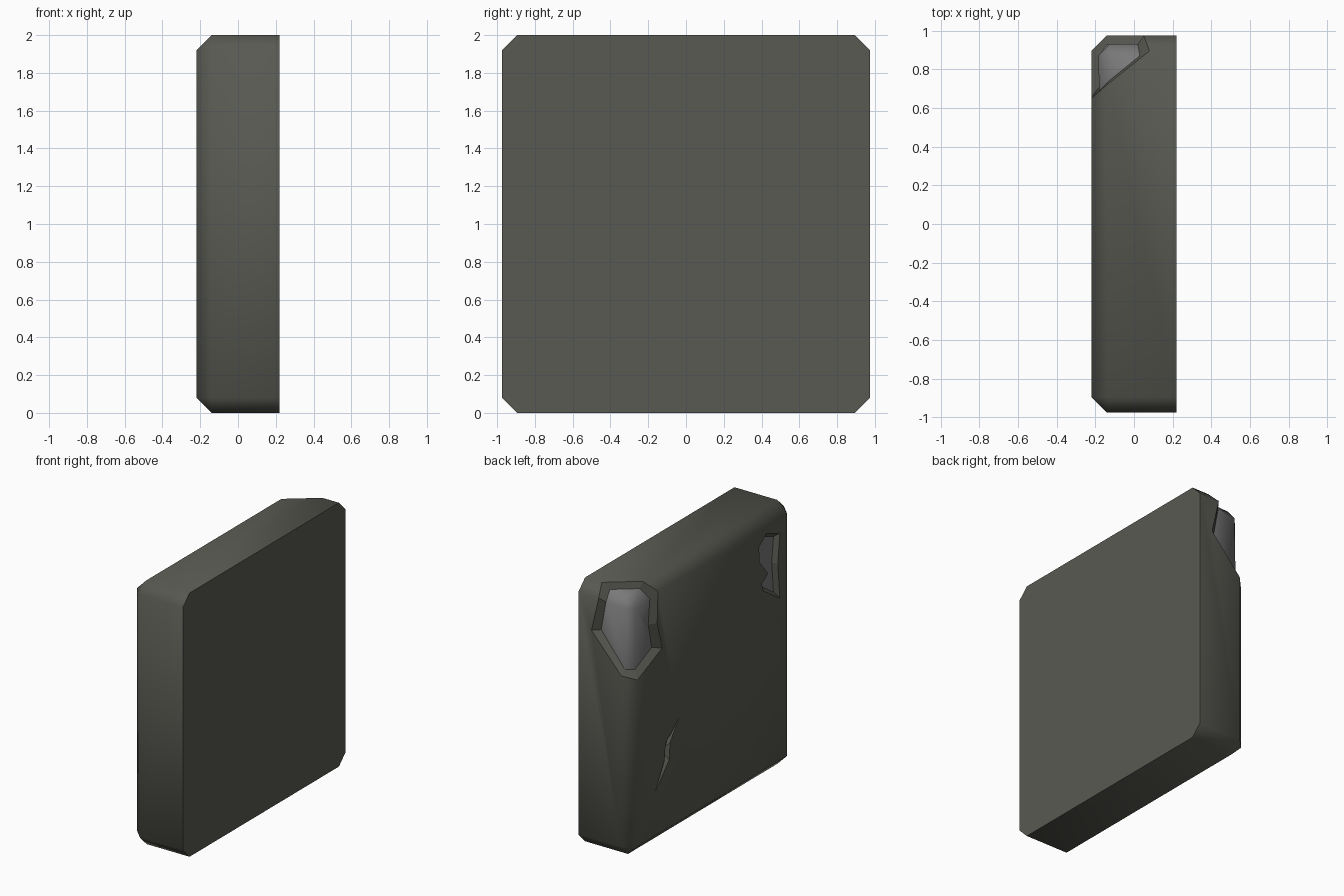
import bpy, bmesh, math
from mathutils import Vector

if "Cube" in bpy.data.objects:
    bpy.data.objects.remove(bpy.data.objects["Cube"])


def material(name, col):
    m = bpy.data.materials.new(name)
    m.diffuse_color = (*col, 1)
    m.use_nodes = True
    m.node_tree.nodes["Principled BSDF"].inputs["Base Color"].default_value = m.diffuse_color
    return m


STONE = material("dark_olive_stone", (0.10, 0.10, 0.085))
CORE = material("grey_core", (0.19, 0.19, 0.19))
# slot 0 smooth stone, slot 1 exposed core, slot 2 broken (flat) stone walls
SLOTS = [STONE, CORE, STONE]


def make(name, verts, faces, mats):
    bm = bmesh.new()
    vs = [bm.verts.new(v) for v in verts]
    for f, m in zip(faces, mats):
        bm.faces.new([vs[i] for i in f]).material_index = m
    bmesh.ops.recalc_face_normals(bm, faces=bm.faces)
    me = bpy.data.meshes.new(name)
    bm.to_mesh(me)
    bm.free()
    for m in SLOTS:
        me.materials.append(m)
    ob = bpy.data.objects.new(name, me)
    bpy.context.collection.objects.link(ob)
    return ob


# main block: octagonal slab with a chamfered -x side
X, Y, H, C = 0.22, 0.975, 2.0, 0.08
octo = [(Y - C, 0), (Y, C), (Y, H - C), (Y - C, H),
        (C - Y, H), (-Y, H - C), (-Y, C), (C - Y, 0)]
inner = [(Y - C, C), (Y - C, H - C), (C - Y, H - C), (C - Y, C)]
verts = [(X, y, z) for y, z in octo] + [(C - X, y, z) for y, z in octo] \
    + [(-X, y, z) for y, z in inner]
faces = [tuple(range(8)), (16, 17, 18, 19)]
faces += [(i, (i + 1) % 8, 8 + (i + 1) % 8, 8 + i) for i in range(8)]
for k in range(4):
    faces.append((8 + 2 * k, 9 + 2 * k, 16 + k))
    faces.append((9 + 2 * k, 8 + (2 * k + 2) % 8, 16 + (k + 1) % 4, 16 + k))
block = make("stone_block", verts, faces, [0] * len(faces))


# cutter for a pit in the -x face
def pit(name, loop, depth, scale, floor_mat):
    n = len(loop)
    cy = sum(p[0] for p in loop) / n
    cz = sum(p[1] for p in loop) / n
    small = [(cy + (y - cy) * scale, cz + (z - cz) * scale) for y, z in loop]
    vs = [(-X - 0.04, y, z) for y, z in loop] + [(-X, y, z) for y, z in loop] \
        + [(-X + depth, y, z) for y, z in small]
    fs = [tuple(range(n)), tuple(range(2 * n, 3 * n))]
    for r in (0, n):
        fs += [(r + i, r + (i + 1) % n, r + n + (i + 1) % n, r + n + i)
               for i in range(n)]
    return make(name, vs, fs, [2, floor_mat] + [2] * (2 * n))


crater = pit("crater_cutter",
             [(-0.65, 1.86), (-0.81, 1.80), (-0.785, 1.58), (-0.81, 1.31),
              (-0.61, 1.44), (-0.595, 1.50), (-0.67, 1.55), (-0.57, 1.67),
              (-0.56, 1.79)], 0.04, 0.86, 1)
crack = pit("crack_cutter",
            [(0.40, 0.865), (0.56, 0.725), (0.57, 0.61), (0.685, 0.41),
             (0.515, 0.59), (0.505, 0.72)], 0.03, 0.45, 2)

# cutter for the broken corner: rim on the surface, recessed core patch inside
rim = [(.08, .895, 2), (-.14, .72, 2), (-.22, .65, 1.92), (-.22, .66, 1.68),
       (-.22, .60, 1.47), (-.22, .895, 1.34), (-.14, .975, 1.38),
       (.11, .975, 1.66), (.05, .975, 1.92)]
bed = [(.03, .87, 1.95), (-.13, .74, 1.95), (-.18, .69, 1.87), (-.18, .71, 1.68),
       (-.18, .67, 1.49), (-.18, .87, 1.40), (-.14, .93, 1.41),
       (.06, .93, 1.66), (.02, .93, 1.88)]
out = [tuple(Vector(o) + (Vector(o) - Vector(a)) * 0.6) for o, a in zip(rim, bed)]
n = len(rim)
verts = bed + rim + out + [(-.13, .928, 1.87), (-.185, .87, 1.86),
                           (-.12, .87, 1.945), (-.6, 1.4, 2.4)]
c, d, e, apex = 27, 28, 29, 30
faces = [(6, 7, 8, c), (2, 3, 4, 5, d), (5, 6, c, d), (0, 1, e),
         (8, 0, e, c), (1, 2, d, e), (c, d, e)]
mats = [1] * len(faces)
for i in range(n):
    j = (i + 1) % n
    faces += [(i, j, n + j, n + i), (n + i, n + j, 2 * n + j, 2 * n + i),
              (2 * n + i, 2 * n + j, apex)]
    mats += [2, 2, 2]
chip = make("corner_chip_cutter", verts, faces, mats)

# carve the damage
bpy.context.view_layer.objects.active = block
for cutter in (crater, crack, chip):
    mod = block.modifiers.new(cutter.name, 'BOOLEAN')
    mod.operation = 'DIFFERENCE'
    mod.solver = 'EXACT'
    mod.object = cutter
    bpy.ops.object.modifier_apply(modifier=mod.name)
for cutter in (crater, crack, chip):
    bpy.data.objects.remove(cutter)

# smooth block and core, flat broken walls
bpy.ops.object.select_all(action='DESELECT')
block.select_set(True)
bpy.ops.object.shade_smooth_by_angle(angle=math.radians(58))
for p in block.data.polygons:
    if p.material_index == 2:
        p.use_smooth = False
        p.material_index = 0
